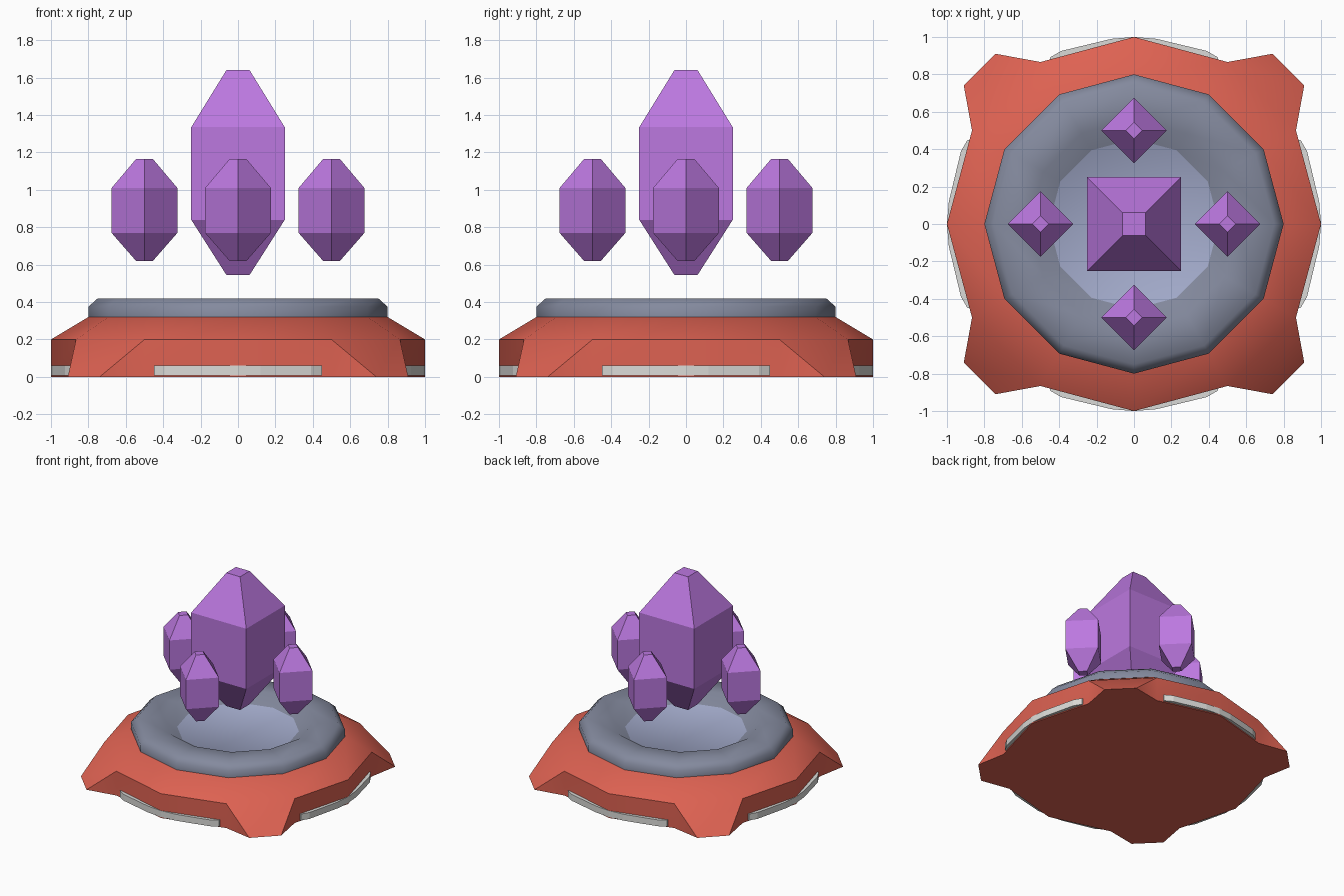
import bpy, bmesh, math
from mathutils import Matrix

if "Cube" in bpy.data.objects:
    bpy.data.objects.remove(bpy.data.objects["Cube"])


def material(name, srgb):
    m = bpy.data.materials.new(name)
    lin = [((c / 255 + 0.055) / 1.055) ** 2.4 for c in srgb]
    m.diffuse_color = (*lin, 1)
    m.use_nodes = True
    m.node_tree.nodes["Principled BSDF"].inputs["Base Color"].default_value = m.diffuse_color
    return m


RED = material("red shell", (222, 98, 82))
SLATE = material("slate ring", (132, 138, 158))
PALE = material("pale blue floor", (162, 170, 202))
GREY = material("light grey trim", (218, 218, 215))
PURPLE = material("purple crystal", (188, 120, 224))


def finish(bm, name, mats, smooth=None):
    bmesh.ops.recalc_face_normals(bm, faces=bm.faces)
    me = bpy.data.meshes.new(name)
    bm.to_mesh(me)
    bm.free()
    ob = bpy.data.objects.new(name, me)
    bpy.context.collection.objects.link(ob)
    for m in mats:
        me.materials.append(m)
    if smooth:
        bpy.ops.object.select_all(action='DESELECT')
        ob.select_set(True)
        bpy.context.view_layer.objects.active = ob
        bpy.ops.object.shade_smooth_by_angle(angle=math.radians(smooth))
    return ob


def ring(bm, r, z, n=12, turn=0.0):
    return [bm.verts.new((r * math.cos(turn + 2 * math.pi * i / n),
                          r * math.sin(turn + 2 * math.pi * i / n), z)) for i in range(n)]


def bridge(bm, a, b):
    n = len(a)
    return [bm.faces.new((a[i], a[(i + 1) % n], b[(i + 1) % n], b[i])) for i in range(n)]


# Twelve-sided base; every third wall flares out into a wedge foot
bm = bmesh.new()
top, mid, low = ring(bm, 0.8, 0.32), ring(bm, 1.0, 0.2), ring(bm, 1.0, 0.0)
bm.faces.new(top)
bridge(bm, mid, top)
outline = []
tip_r, tip_a = math.hypot(0.91, 0.74), math.atan2(0.91, 0.74) - math.pi / 4
for i in range(12):
    j = (i + 1) % 12
    outline.append(low[i])
    if i % 3 == 1:
        mid_a = math.radians(30 * i + 15)
        t1, t2 = [bm.verts.new((tip_r * math.cos(mid_a + s * tip_a),
                                tip_r * math.sin(mid_a + s * tip_a), 0)) for s in (-1, 1)]
        bm.faces.new((t1, t2, mid[j], mid[i]))
        bm.faces.new((low[i], t1, mid[i]))
        bm.faces.new((t2, low[j], mid[j]))
        outline += [t1, t2]
    else:
        bm.faces.new((low[i], low[j], mid[j], mid[i]))
bm.faces.new(outline)
finish(bm, "base_shell", [RED], 35)

# Ring with sunken floor
bm = bmesh.new()
profile = [(0.8, 0.315), (0.8, 0.375), (0.75, 0.42), (0.56, 0.42), (0.455, 0.35)]
loops = [ring(bm, r, z) for r, z in profile]
for a, b in zip(loops, loops[1:]):
    bridge(bm, a, b)
floor = bm.faces.new(loops[-1])
floor.material_index = 1
finish(bm, "top_ring", [SLATE, PALE], 50)

# Curved trim strips along the foot of each side
half = [(0.12, 0.99), (0.39, 0.925), (0.45, 0.89), (0.45, 0.82)]
outline = [(-x, y) for x, y in reversed(half)] + [(0, 1.0)] + half
for k in range(4):
    bm = bmesh.new()
    lo = [bm.verts.new((x, y, 0.008)) for x, y in outline]
    hi = [bm.verts.new((x, y, 0.06)) for x, y in outline]
    bm.faces.new(lo)
    bm.faces.new(hi)
    bridge(bm, lo, hi)
    bmesh.ops.rotate(bm, verts=bm.verts, matrix=Matrix.Rotation(k * math.pi / 2, 3, 'Z'))
    finish(bm, f"trim_strip_{k + 1}", [GREY])


# Floating four-sided crystals
def crystal(name, x, y, r, tip, heights, turn):
    bm = bmesh.new()
    loops = [ring(bm, rr, z, 4, turn) for rr, z in zip((tip, r, r, tip), heights)]
    for a, b in zip(loops, loops[1:]):
        bridge(bm, a, b)
    bm.faces.new(loops[0])
    bm.faces.new(loops[-1])
    bmesh.ops.translate(bm, verts=bm.verts, vec=(x, y, 0))
    finish(bm, name, [PURPLE])


crystal("main_crystal", 0, 0, 0.25 * math.sqrt(2), 0.062 * math.sqrt(2),
        (0.545, 0.84, 1.335, 1.64), math.pi / 4)
for k, (x, y) in enumerate([(0.5, 0), (0, 0.5), (-0.5, 0), (0, -0.5)]):
    crystal(f"small_crystal_{k + 1}", x, y, 0.176, 0.045, (0.62, 0.77, 1.01, 1.165), 0)
